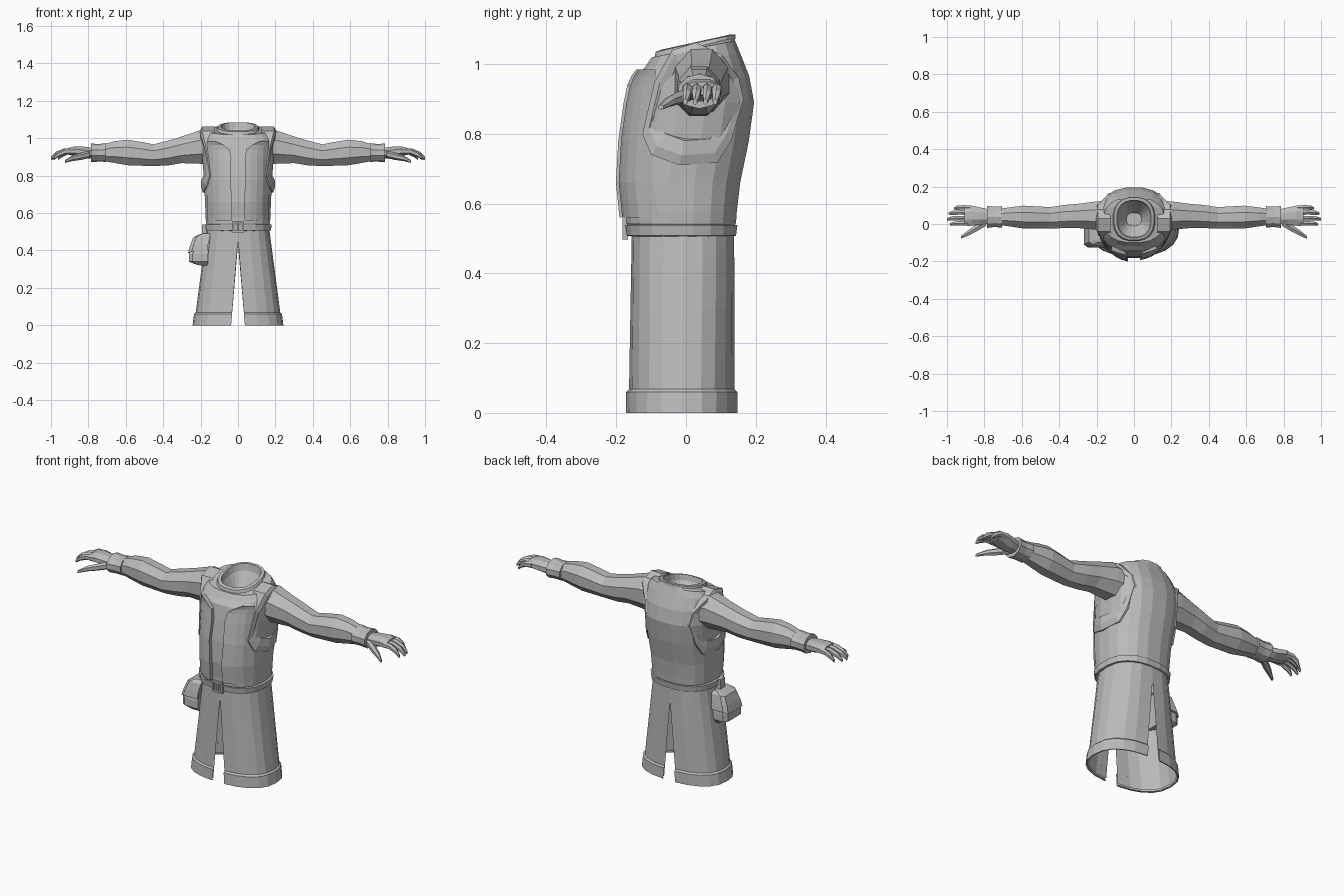
import bpy, bmesh, math
from mathutils import Vector

if "Cube" in bpy.data.objects:
    bpy.data.objects.remove(bpy.data.objects["Cube"])

grey = bpy.data.materials.new("cloth grey")
grey.diffuse_color = (0.5, 0.5, 0.5, 1)
grey.use_nodes = True
grey.node_tree.nodes["Principled BSDF"].inputs["Base Color"].default_value = grey.diffuse_color
POW = 0.82            # squareness of the body cross-section
K = 2 / POW


def make(name, verts, faces, mirror=False, thick=0):
    me = bpy.data.meshes.new(name)
    me.from_pydata(verts, [], faces)
    bm = bmesh.new()
    bm.from_mesh(me)
    bmesh.ops.recalc_face_normals(bm, faces=bm.faces)
    bm.to_mesh(me)
    bm.free()
    me.materials.append(grey)
    ob = bpy.data.objects.new(name, me)
    bpy.context.collection.objects.link(ob)
    if thick:
        m = ob.modifiers.new("thickness", 'SOLIDIFY')
        m.thickness, m.offset = thick, 0
    if mirror:
        ob.modifiers.new("mirror", 'MIRROR').use_clip = False
    return ob


def loft(name, rings, closed=True, cap=(False, False), loop=False, **kw):
    n = len(rings[0])
    verts = [v for r in rings for v in r]
    faces = []
    for i in range(len(rings) if loop else len(rings) - 1):
        a, b = i * n, (i + 1) % len(rings) * n
        for j in range(n if closed else n - 1):
            k = (j + 1) % n
            faces.append((a + j, a + k, b + k, b + j))
    if cap[0]:
        faces.append(tuple(range(n)))
    if cap[1]:
        faces.append(tuple(range(len(verts) - n, len(verts))))
    return make(name, verts, faces, **kw)


def spow(v):
    return math.copysign(abs(v) ** POW, v)


def oval(z, rx, yf, yb, tilt=0, grow=0, n=20):
    yc, ry = (yf + yb) / 2, (yb - yf) / 2 + grow
    pts = []
    for i in range(n):
        t = 2 * math.pi * (i + 0.5) / n
        y = -ry * spow(math.cos(t))
        pts.append(((rx + grow) * spow(math.sin(t)), yc + y, z + tilt * y))
    return pts


# Torso: z, half width, front y, back y, tilt
TORSO = [(.525, .165, -.16, .137), (.545, .172, -.172, .145), (.575, .175, -.172, .147),
         (.66, .178, -.182, .157), (.78, .184, -.176, .182), (.89, .192, -.16, .197),
         (.965, .195, -.145, .183), (1.01, .187, -.12, .157, .15),
         (1.043, .163, -.10, .142, .2), (1.048, .112, -.09, .14, .25)]
loft("torso", [oval(*r) for r in TORSO])


def section(z):
    for a, b in zip(TORSO, TORSO[1:7]):
        if z <= b[0]:
            f = max(0, (z - a[0]) / (b[0] - a[0]))
            return [a[i] + (b[i] - a[i]) * f for i in (1, 2, 3)]
    return TORSO[6][1:4]


def front_y(x, z):
    rx, yf, yb = section(z)
    s = max(0, 1 - abs(x / rx) ** K) ** (1 / K)
    return (yf + yb) / 2 - (yb - yf) / 2 * s


def side_x(y, z):
    rx, yf, yb = section(z)
    v = (y - (yf + yb) / 2) / ((yb - yf) / 2)
    return rx * max(0, 1 - abs(v) ** K) ** (1 / K)


# Collar with the closed neck hollow
loft("collar", [oval(1.043, .116, -.093, .143, .25), oval(1.06, .108, -.088, .143, .22),
                oval(1.063, .092, -.072, .127, .22), oval(1.03, .085, -.065, .12, .2),
                oval(.95, .04, -.01, .06)], cap=(False, True))

# Overlapping front panels, with the edges folding out into lapels
EDGE = [(.56, .035), (.66, .032), (.78, .04), (.89, .036), (.94, .045), (.965, .08), (.985, .12)]
for name, s, lift in (("left_front_panel", 1, .010), ("right_front_panel", -1, .018)):
    rows = []
    for z, e in EDGE:
        row = []
        for i in range(5):
            x = e + (.165 - e) * i / 4
            row.append((s * x, front_y(x, z) - lift * (1 - i / 4) - .002, z))
        row.insert(0, (s * e, front_y(e, z) + .005, z))
        rows.append(row)
    loft(name, rows, closed=False)

# Armhole cap panels hugging the sides, outline in y and z
HOLE = [(-.125, .80), (-.10, .74), (-.02, .71), (.09, .717), (.13, .78), (.165, .90),
        (.152, .96), (.105, 1.025), (.03, 1.062), (-.04, 1.04), (-.09, .95)]


def hole_ring(scale, dx):
    pts = []
    for y, z in HOLE:
        x = max(side_x(y, min(z, .95)), .12) + dx
        if z > 1:
            x = .185 + dx
        pts.append((x, .025 + (y - .025) * scale, .93 + (z - .93) * scale))
    return pts


loft("armhole_panel", [hole_ring(1, -.06), hole_ring(1, .008), hole_ring(.87, .017),
                       hole_ring(.68, .016), hole_ring(.64, -.005), hole_ring(.3, -.005)],
     mirror=True)


# Tubes running along x: x, y, z, half depth, half height
def tube(name, path, n=8):
    rings = []
    for x, y, z, ry, rz in path:
        rings.append([(x, y + ry * math.cos(2 * math.pi * (i + .5) / n),
                       z + rz * math.sin(2 * math.pi * (i + .5) / n)) for i in range(n)])
    return loft(name, rings, cap=(True, True), mirror=True)


tube("arm", [(.15, .045, .95, .085, .097), (.2, .045, .953, .082, .097),
             (.30, .043, .938, .07, .077), (.37, .04, .922, .067, .072),
             (.45, .033, .909, .062, .063), (.52, .035, .917, .064, .069),
             (.59, .037, .924, .066, .074), (.66, .038, .926, .056, .063),
             (.73, .038, .922, .045, .045)])
tube("cuff", [(.705, .038, .924, .045, .04), (.705, .038, .924, .06, .05),
              (.745, .038, .922, .057, .047), (.787, .038, .922, .062, .05),
              (.787, .038, .922, .04, .035)], 10)
tube("palm", [(.77, .04, .92, .04, .03), (.82, .042, .924, .05, .033),
              (.87, .045, .931, .058, .028), (.905, .045, .93, .056, .02)])
for i, (y, tip) in enumerate([(.087, .962), (.06, .992), (.03, 1.0), (.002, .985)]):
    b, d = .875, tip - .875
    tube("finger_%d" % (i + 1), [(b, y, .93, .014, .017), (b + d * .45, y + .002, .928, .014, .016),
                                 (b + d * .8, y, .912, .013, .015),
                                 (tip, y - .004, .892, .007, .009)], 6)
tube("thumb", [(.79, .01, .915, .022, .02), (.84, -.02, .903, .022, .019),
               (.885, -.047, .893, .017, .015), (.925, -.072, .876, .008, .008)], 6)


# Skirt: two halves parted by front and back slits
def skirt_row(z, grow=0, n=10):
    f = 1 - z / .53
    rx, yf, yb = .165 + .07 * f + grow, -.155 - .01 * f - grow, .138 + .002 * f + grow
    start = max(0, .037 * (1 - z / .46)) / rx
    end = max(0, .037 * (1 - z / .43)) / rx
    t0, t1 = math.asin(start ** (1 / POW)), math.pi - math.asin(end ** (1 / POW))
    row = []
    for i in range(n + 1):
        t = t0 + (t1 - t0) * i / n
        row.append((rx * spow(math.sin(t)),
                    (yf + yb) / 2 - (yb - yf) / 2 * spow(math.cos(t)), z))
    return row


loft("skirt", [skirt_row(z) for z in (.01, .15, .3, .43, .46, .53)], closed=False, mirror=True)
loft("hem_band", [skirt_row(.002), skirt_row(.0, .008), skirt_row(.06, .008), skirt_row(.068)],
     closed=False, mirror=True)

# Belt and buckle
BELT = (.17, -.163, .137)
loft("belt", [oval(z, *BELT, grow=g) for z, g in
              ((.505, -.01), (.508, .008), (.538, .012), (.542, -.01))], loop=True)


def slab(name, x, y, z, sx, sy, sz):
    v = [(x + sx * a, y + sy * b, z + sz * c) for c in (-1, 1)
         for a, b in ((-1, -1), (1, -1), (1, 1), (-1, 1))]
    return loft(name, [v[:4], v[4:]], cap=(True, True))


for s in (-1, 1):
    slab("buckle_side", s * .026, -.174, .527, .005, .008, .03)
    slab("buckle_bar", 0, -.174, .527 + s * .025, .031, .008, .005)
slab("buckle_prong", 0, -.176, .527, .004, .006, .022)


# Hip pouch: body and folded flap, as horizontal sections (z, x0, x1, y0, y1, slope)
def pouch(name, sections):
    rings = [[(x0, y0 + .015, z - s), (x0, y1 - .015, z - s), (x0 + .02, y1, z),
              (x1, y1, z), (x1, y0, z), (x0 + .02, y0, z)]
             for z, x0, x1, y0, y1, s in sections]
    loft(name, rings, cap=(True, True))


pouch("pouch_body", [(.32, -.225, -.16, -.10, .01, -.005), (.34, -.262, -.16, -.12, .025, 0),
                     (.38, -.262, -.16, -.12, .025, 0), (.46, -.235, -.15, -.105, .015, 0)])
pouch("pouch_flap", [(.395, -.268, -.16, -.125, .03, .01), (.43, -.257, -.16, -.12, .025, .005),
                     (.475, -.24, -.15, -.11, .018, .005), (.49, -.21, -.15, -.095, .005, .005)])
slab("pouch_strap", -.18, -.045, .50, .012, .02, .04)
